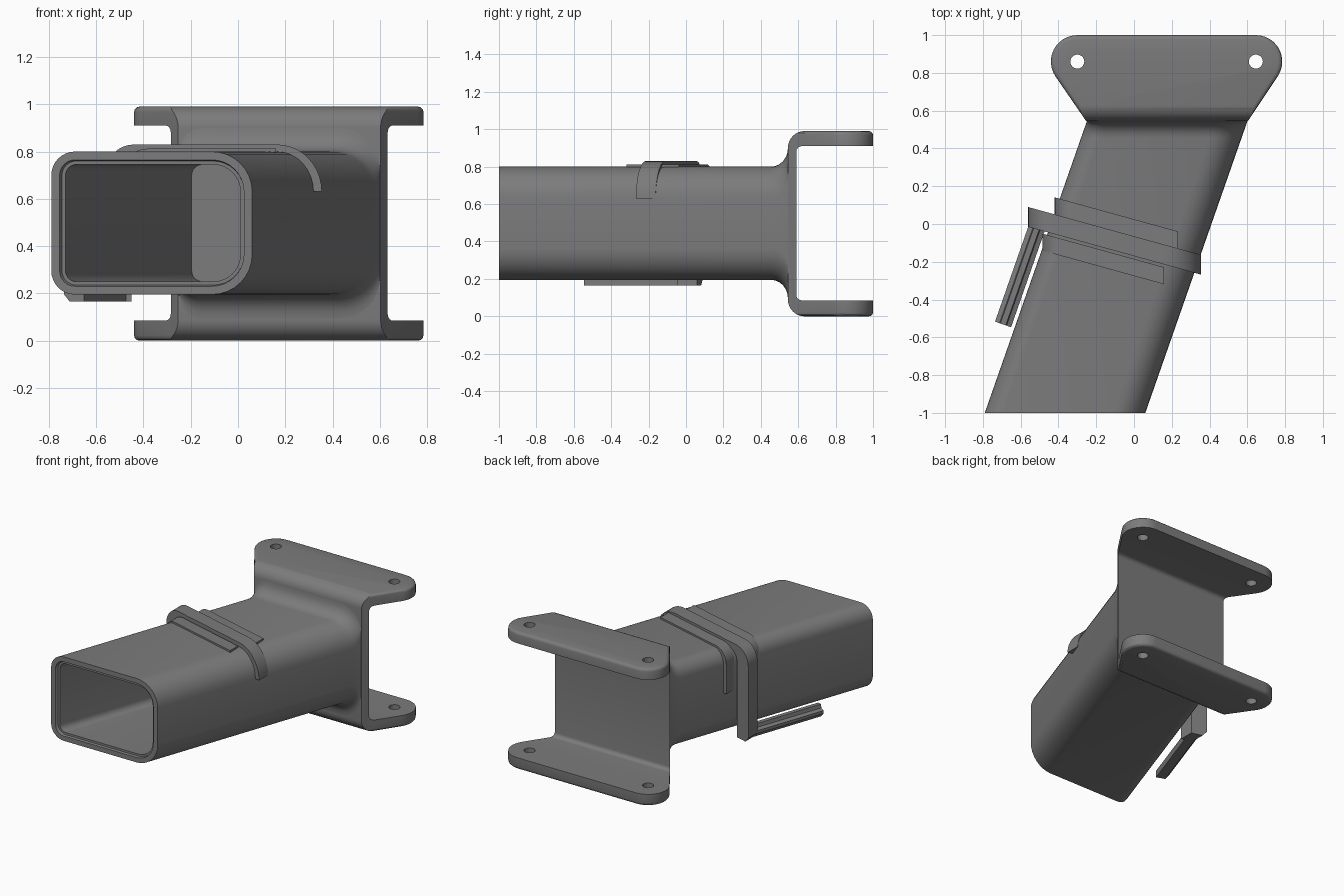
import bpy, bmesh, math
from mathutils import Vector

if "Cube" in bpy.data.objects:
    bpy.data.objects.remove(bpy.data.objects["Cube"])

gray = bpy.data.materials.new("matte_gray")
gray.diffuse_color = (0.2, 0.2, 0.2, 1)
gray.use_nodes = True
gray.node_tree.nodes["Principled BSDF"].inputs["Base Color"].default_value = gray.diffuse_color
SHEAR = 0.35          # sideways drift of the tube along its length


def arc(cx, cy, rx, ry, a0, a1, n=8):
    """Points of an elliptical arc, angles in degrees."""
    out = []
    for i in range(n + 1):
        a = math.radians(a0 + (a1 - a0) * i / n)
        out.append((cx + rx * math.cos(a), cy + ry * math.sin(a)))
    return out


def make(name, rings, cap_start=True, cap_end=True, smooth=True):
    """Skin a list of closed rings into one object."""
    bm = bmesh.new()
    vs = [[bm.verts.new(p) for p in r] for r in rings]
    n = len(vs[0])
    for a, b in zip(vs, vs[1:]):
        for i in range(n):
            j = (i + 1) % n
            bm.faces.new((a[i], a[j], b[j], b[i]))
    if cap_start:
        bm.faces.new(vs[0][::-1])
    if cap_end:
        bm.faces.new(vs[-1])
    bmesh.ops.recalc_face_normals(bm, faces=bm.faces)
    me = bpy.data.meshes.new(name)
    bm.to_mesh(me)
    bm.free()
    me.materials.append(gray)
    ob = bpy.data.objects.new(name, me)
    bpy.context.collection.objects.link(ob)
    if smooth:
        shade(ob)
    return ob


def shade(ob):
    bpy.ops.object.select_all(action='DESELECT')
    ob.select_set(True)
    bpy.context.view_layer.objects.active = ob
    bpy.ops.object.shade_smooth_by_angle(angle=math.radians(30))


def cut(ob, tool, op):
    m = ob.modifiers.new("cut", 'BOOLEAN')
    m.operation, m.object, m.solver = op, tool, 'EXACT'
    bpy.context.view_layer.objects.active = ob
    bpy.ops.object.modifier_apply(modifier=m.name)
    bpy.data.objects.remove(tool)


# Hollow slanted tube, small radii on the left, large on the right, flared at the back
def tube_ring(y, inset=0.0, flare=0.0):
    sx = SHEAR * (y + 1)
    x0, x1 = -0.79 + inset + sx, 0.06 - inset + sx
    z0, z1 = 0.195 + inset - flare, 0.80 - inset + flare
    rl, rr = 0.1 - inset, 0.17 - inset
    pts = (arc(x1 - rr, z1 - rr, rr, rr, 0, 90) + arc(x0 + rl, z1 - rl, rl, rl, 90, 180)
           + arc(x0 + rl, z0 + rl, rl, rl, 180, 270) + arc(x1 - rr, z0 + rr, rr, rr, 270, 360))
    return [(x, y, z) for x, z in pts]


rings = [tube_ring(0.555, 0, 0.1)]
for i in range(7):
    a = math.radians(90 * i / 6)
    rings.append(tube_ring(0.455 + 0.09 * math.cos(a), 0, 0.1 * (1 - math.sin(a))))
rings += [tube_ring(-1), tube_ring(-1, 0.035), tube_ring(-0.985, 0.04),
          tube_ring(-0.985, 0.055), tube_ring(0.54, 0.055)]
make("tube", rings, cap_start=False)

# Mounting bracket: plan outline intersected with a U-shaped profile
plan = ([(-0.25, 0.54), (0.6, 0.54)] + arc(0.645, 0.86, 0.14, 0.14, -34, 90, 12)
        + arc(-0.3, 0.86, 0.14, 0.14, 90, 215, 12))
bracket = make("mounting_bracket", [[(x, y, z) for x, y in plan] for z in (0, 0.99)], smooth=False)
bm = bmesh.new()
bm.from_mesh(bracket.data)
rim = [e for e in bm.edges if abs(e.verts[0].co.z - e.verts[1].co.z) < 1e-4]
bmesh.ops.bevel(bm, geom=rim, offset=0.022, segments=3, profile=0.5, affect='EDGES')
bm.to_mesh(bracket.data)
bm.free()
T, B = 0.9905, -0.0005
U = ([(1.1, T)] + arc(0.635, T - 0.09, 0.09, 0.09, 90, 180)
     + arc(0.635, B + 0.09, 0.09, 0.09, 180, 270) + [(1.1, B), (1.1, 0.085)]
     + arc(0.62, 0.115, 0.03, 0.03, 270, 180, 5) + arc(0.62, 0.88, 0.03, 0.03, 180, 90, 5)
     + [(1.1, 0.91)])
cut(bracket, make("u_profile", [[(x, y, z) for y, z in U] for x in (-1, 1.2)], smooth=False),
    'INTERSECT')
for cx in (-0.3, 0.645):
    circle = arc(cx, 0.86, 0.037, 0.037, 0, 360, 24)[:-1]
    cut(bracket, make("hole", [[(x, y, z) for x, y in circle] for z in (-0.1, 1.1)], smooth=False),
        'DIFFERENCE')
shade(bracket)


# Strips wrapped over the tube: an x-z outline given width along a slanted line
def wrap(name, outline, lo, hi):
    make(name, [[(x, y0 - 0.276 * x, z) for x, z in outline] for y0 in (lo, hi)])


band = (arc(0.165, 0.63, 0.19, 0.2, 0, 90, 10) + arc(-0.44, 0.71, 0.12, 0.12, 90, 180)
        + [(-0.56, 0.2), (-0.53, 0.165), (-0.45, 0.165)]
        + arc(-0.36, 0.70, 0.09, 0.09, 180, 90) + arc(0.155, 0.63, 0.16, 0.16, 90, 0, 10))
wrap("clip_band", band, -0.17, -0.065)


def ledge(name, left, right, bottom, lo, hi):
    r = 0.1
    outer = [(right, 0.812)] + arc(left + r, 0.712, r, r, 90, 180) + [(left, bottom)]
    inner = [(left + 0.03, bottom)] + arc(left + r, 0.712, 0.07, 0.07, 180, 90) + [(right, 0.782)]
    wrap(name, outer + inner, lo, hi)


ledge("rear_ledge", -0.42, 0.23, 0.5, -0.065, 0.025)
ledge("front_ledge", -0.485, 0.16, 0.6, -0.275, -0.185)

# Ridged clip leg running forward beside the lower tube edge
d = Vector((-0.33, -0.944, 0))
n = Vector((0.944, -0.33, 0))
prof = [(-0.045, 0.195), (-0.02, 0.165), (0.045, 0.165), (0.045, 0.215), (0.02, 0.225),
        (0.015, 0.25), (-0.015, 0.25), (-0.02, 0.225), (-0.045, 0.215)]
start = Vector((-0.497, 0.03, 0))
make("clip_leg", [[start + d * t + n * s + Vector((0, 0, z)) for s, z in prof]
                  for t in (0, 0.595)])
